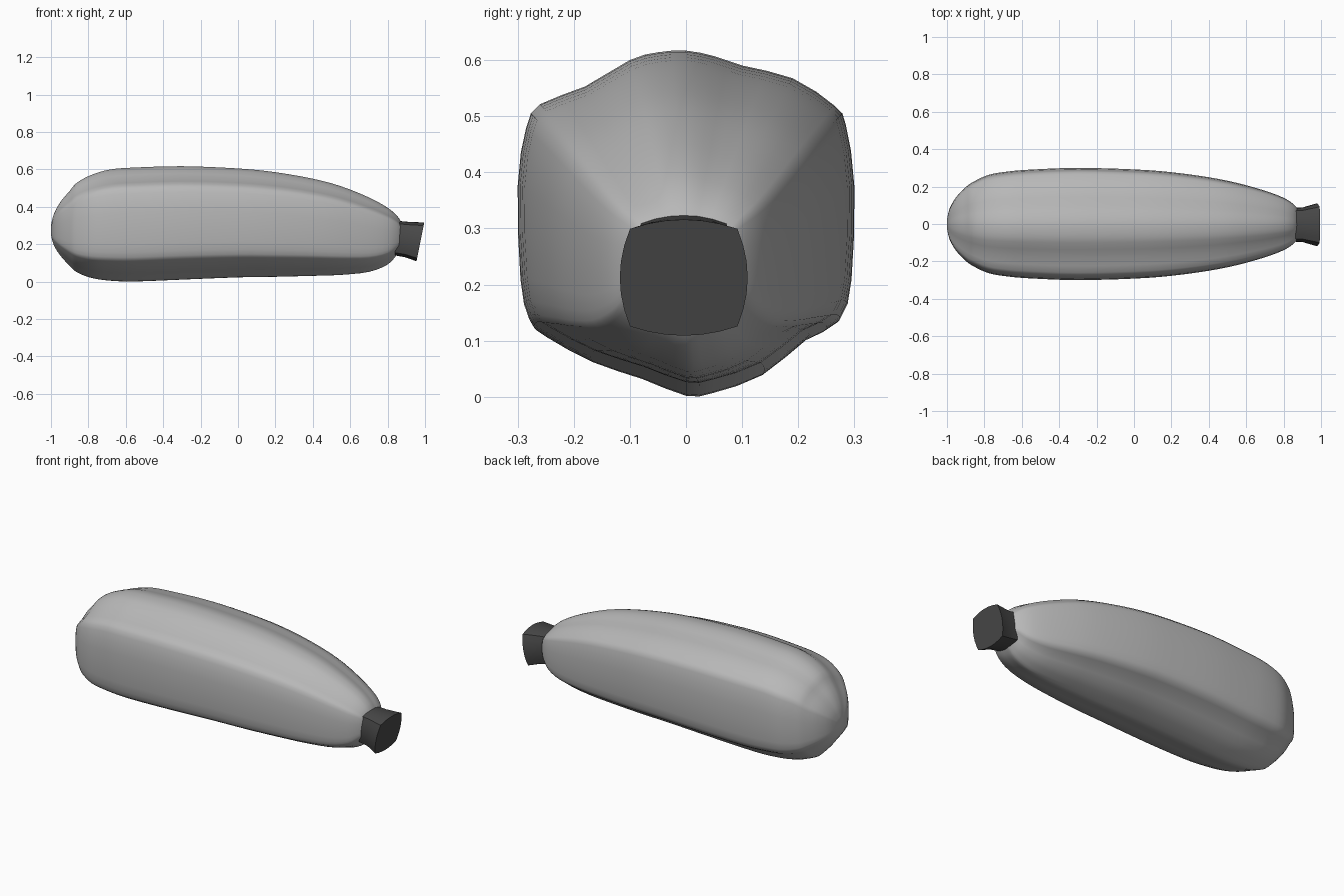
import bpy, bmesh, math
from mathutils import Vector

cube = bpy.data.objects.get("Cube")
if cube:
    bpy.data.objects.remove(cube, do_unlink=True)


def make_material(name, value):
    mat = bpy.data.materials.new(name)
    mat.use_nodes = True
    colour = (value, value, value, 1)
    mat.diffuse_color = colour
    mat.node_tree.nodes["Principled BSDF"].inputs["Base Color"].default_value = colour
    return mat


def spline(points, steps, closed):
    """Catmull-Rom curve through the points."""
    pts = [Vector(p) for p in points]
    n = len(pts)
    pick = (lambda i: pts[i % n]) if closed else (lambda i: pts[max(0, min(n - 1, i))])
    out = []
    for i in range(n if closed else n - 1):
        a, b, c, d = (pick(i + k) for k in (-1, 0, 1, 2))
        for s in range(steps):
            t = s / steps
            out.append(0.5 * (2 * b + (c - a) * t + (2 * a - 5 * b + 4 * c - d) * t * t
                              + (3 * b - a - 3 * c + d) * t ** 3))
    if not closed:
        out.append(pts[-1])
    return out


def loft(name, rings, mat, angle):
    """Skin a list of equal rings, with capped ends."""
    bm = bmesh.new()
    loops = [[bm.verts.new(p) for p in ring] for ring in rings]
    for lower, upper in zip(loops, loops[1:]):
        for i in range(len(lower)):
            j = (i + 1) % len(lower)
            bm.faces.new((lower[i], lower[j], upper[j], upper[i]))
    bm.faces.new(loops[0])
    bm.faces.new(loops[-1])
    bmesh.ops.recalc_face_normals(bm, faces=bm.faces)
    mesh = bpy.data.meshes.new(name)
    bm.to_mesh(mesh)
    bm.free()
    obj = bpy.data.objects.new(name, mesh)
    bpy.context.collection.objects.link(obj)
    mesh.materials.append(mat)
    bpy.ops.object.select_all(action='DESELECT')
    bpy.context.view_layer.objects.active = obj
    obj.select_set(True)
    bpy.ops.object.shade_smooth_by_angle(angle=math.radians(angle))
    return obj


# Soft six-ridged cross-section (y, z) at the widest place
section = [(0, .615), (-.05, .612), (-.1, .598), (-.18, .55), (-.26, .518), (-.285, .475),
           (-.3, .37), (-.295, .2), (-.28, .13), (-.255, .105), (-.17, .06), (-.08, .03),
           (0, 0), (.05, .005), (.14, .037), (.22, .1), (.275, .13), (.295, .2),
           (.3, .37), (.285, .48), (.265, .515), (.19, .565), (.1, .588), (.05, .605)]
unit = [(p.x / .3, (p.y - .3075) / .3075) for p in spline(section, 2, True)]

# Body stations: x and half width, then top and bottom heights
widths = [(-1, .025), (-.985, .085), (-.95, .145), (-.9, .197), (-.86, .225), (-.78, .262),
          (-.68, .28), (-.55, .291), (-.3, .3), (0, .292), (.2, .277), (.4, .25),
          (.55, .22), (.7, .178), (.8, .14), (.85, .108), (.872, .085)]
heights = [(.3, .25), (.36, .195), (.425, .14), (.485, .085), (.53, .05), (.572, .02),
           (.6, .006), (.61, .002), (.617, .012), (.605, .024), (.585, .027), (.55, .032),
           (.51, .037), (.45, .053), (.395, .092), (.352, .145), (.32, .175)]
width_curve = spline(widths, 3, False)
height_curve = spline(heights, 3, False)
body_rings = []
for w, h in zip(width_curve, height_curve):
    mid, half = (h.x + h.y) / 2, (h.x - h.y) / 2
    body_rings.append([(w.x, w.y * y, mid + half * z) for y, z in unit])
loft("vegetable_body", body_rings, make_material("light grey skin", .48), 60)

# Stem: bulged square section, flaring towards a slanted cut
corners = [(-1, 1), (-1, -1), (1, -1), (1, 1)]
square = []
for i, corner in enumerate(corners):
    a, b = Vector(corner), Vector(corners[(i + 1) % 4])
    out = (a + b).normalized()
    for s in range(6):
        t = s / 6
        square.append(a.lerp(b, t) * .84 + out * .16 * 4 * t * (1 - t))

stem_rings = []
for x, slant, half_w, low, high in [(.84, 0, .09, .14, .326), (.9, .06, .092, .13, .32),
                                    (.975, .2, .114, .109, .316)]:
    mid, half = (low + high) / 2, (high - low) / 2
    stem_rings.append([(x + slant * half * p.y, half_w * p.x - .004, mid + half * p.y)
                       for p in square])
loft("stem", stem_rings, make_material("dark grey stem", .065), 30)
